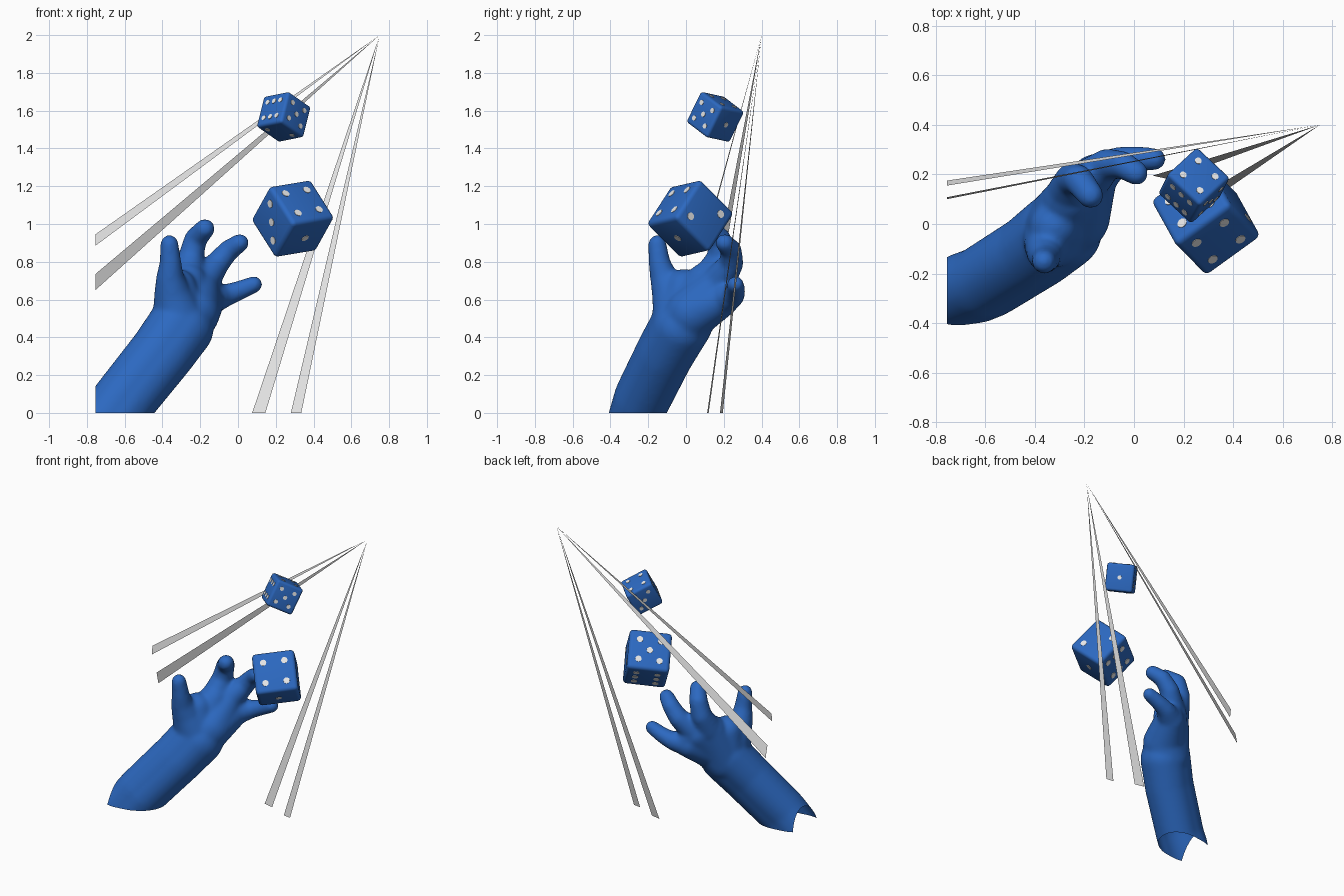
import bpy, bmesh, math
from mathutils import Vector, Matrix

if "Cube" in bpy.data.objects:
    bpy.data.objects.remove(bpy.data.objects["Cube"])


def material(name, rgb):
    m = bpy.data.materials.new(name)
    m.diffuse_color = (*rgb, 1)
    m.use_nodes = True
    m.node_tree.nodes["Principled BSDF"].inputs["Base Color"].default_value = m.diffuse_color
    return m


BLUE = material("blue", (0.025, 0.14, 0.53))
WHITE = material("off white", (0.8, 0.8, 0.8))


def add_object(name, bm, mat):
    me = bpy.data.meshes.new(name)
    bm.to_mesh(me)
    bm.free()
    me.materials.append(mat)
    ob = bpy.data.objects.new(name, me)
    bpy.context.collection.objects.link(ob)
    return ob


# unit ball directions used for the limb capsules
ball = bmesh.new()
bmesh.ops.create_icosphere(ball, subdivisions=3, radius=1)
BALL = [v.co.copy() for v in ball.verts]
ball.free()


def limb(bm, points, offset=(0, 0, 0)):
    """Chain of tapered capsules: each point is (x, y, z, radius)."""
    for a, b in zip(points, points[1:]):
        verts = [bm.verts.new(Vector(p[:3]) + Vector(offset) + d * (p[3] + 0.005))
                 for p in (a, b) for d in BALL]
        bmesh.ops.convex_hull(bm, input=verts)
        loose = [v for v in bm.verts if not v.link_faces]
        bmesh.ops.delete(bm, geom=loose, context="VERTS")


# hand and forearm, fused into one skin
bm = bmesh.new()
forearm = [(-0.80, -0.31, -0.20, 0.143), (-0.60, -0.235, 0.07, 0.141),
           (-0.40, -0.11, 0.32, 0.145), (-0.30, -0.03, 0.46, 0.15)]
for s in (-1, 1):
    limb(bm, forearm, (0.018 * s, 0, -0.014 * s))
wrist = (-0.30, -0.02, 0.46, 0.15)
heel = (-0.235, 0.03, 0.53, 0.135)
# palm
limb(bm, [wrist, heel, (-0.20, 0.16, 0.67, 0.095)])
limb(bm, [wrist, (-0.265, 0.10, 0.695, 0.095)])
limb(bm, [heel, (-0.16, 0.19, 0.60, 0.088)])
limb(bm, [wrist, (-0.32, -0.01, 0.66, 0.098)])
# webs between the fingers
limb(bm, [(-0.265, 0.12, 0.72, 0.075), (-0.19, 0.18, 0.72, 0.07), (-0.14, 0.21, 0.62, 0.07)])
# thumb, two fingers and little finger
limb(bm, [wrist, (-0.345, -0.08, 0.62, 0.095), (-0.36, -0.115, 0.71, 0.07),
          (-0.357, -0.14, 0.79, 0.054), (-0.363, -0.152, 0.895, 0.044)])
limb(bm, [(-0.265, 0.12, 0.71, 0.085), (-0.25, 0.18, 0.82, 0.064),
          (-0.225, 0.18, 0.92, 0.056), (-0.175, 0.115, 0.975, 0.049)])
limb(bm, [(-0.19, 0.17, 0.69, 0.085), (-0.11, 0.24, 0.79, 0.06),
          (-0.05, 0.24, 0.86, 0.052), (0.01, 0.205, 0.90, 0.045)])
limb(bm, [(-0.16, 0.19, 0.60, 0.085), (-0.07, 0.25, 0.62, 0.056),
          (0.0, 0.262, 0.645, 0.048), (0.085, 0.262, 0.68, 0.041)])
hand = add_object("hand_and_forearm", bm, BLUE)
rm = hand.modifiers.new("fuse", "REMESH")
rm.mode = "VOXEL"
rm.voxel_size = 0.01
sm = hand.modifiers.new("soften", "SMOOTH")
sm.factor = 0.5
sm.iterations = 24
fused = bpy.data.meshes.new_from_object(hand.evaluated_get(bpy.context.evaluated_depsgraph_get()))
hand.modifiers.clear()
# trim the open end of the forearm at the floor and the left side
bm = bmesh.new()
bm.from_mesh(fused)
for co, no in (((0, 0, 0), (0, 0, -1)), ((-0.755, 0, 0), (-1, 0, 0))):
    bmesh.ops.bisect_plane(bm, geom=bm.verts[:] + bm.edges[:] + bm.faces[:],
                           plane_co=co, plane_no=no, clear_outer=True)
for f in bm.faces:
    f.smooth = True
    f.material_index = 0
bm.to_mesh(hand.data)
bm.free()
bpy.data.meshes.remove(fused)

# dice
LAYOUT = {1: [(0, 0)], 2: [(1, 1), (-1, -1)], 3: [(1, -1), (0, 0), (-1, 1)],
          4: [(1, 1), (1, -1), (-1, 1), (-1, -1)]}
LAYOUT[5] = LAYOUT[4] + [(0, 0)]
LAYOUT[6] = LAYOUT[4] + [(1, 0), (-1, 0)]


def die(name, centre, size, e1, e2, e3, values):
    """values: pip counts on the +e1, +e2, +e3, -e1, -e2, -e3 faces."""
    a = Vector(e1).normalized()
    b = Vector(e2)
    b = (b - a * b.dot(a)).normalized()
    c = a.cross(b)
    if c.dot(Vector(e3)) < 0:
        c = -c
    axes = (a, b, c)
    # rounded body
    turn = Matrix((a, b, a.cross(b))).transposed().to_4x4()
    bm = bmesh.new()
    bmesh.ops.create_cube(bm, size=size)
    bmesh.ops.bevel(bm, geom=bm.edges[:], offset=size * 0.09, segments=4, profile=0.5, affect="EDGES")
    bm.transform(Matrix.Translation(centre) @ turn)
    ob = add_object(name, bm, BLUE)
    bpy.ops.object.select_all(action="DESELECT")
    ob.select_set(True)
    bpy.context.view_layer.objects.active = ob
    bpy.ops.object.shade_smooth_by_angle(angle=math.radians(35))
    # pips
    bm = bmesh.new()
    for i, count in enumerate(values):
        n = axes[i % 3] * (1 if i < 3 else -1)
        u, v = axes[(i + 1) % 3], axes[(i + 2) % 3]
        for p, q in LAYOUT[count]:
            pos = Vector(centre) + n * size * 0.5 + (u * p + v * q) * size * 0.25
            m = Matrix.Translation(pos) @ n.to_track_quat("Z", "Y").to_matrix().to_4x4()
            bmesh.ops.create_cone(bm, cap_ends=True, segments=16, radius1=size * 0.075,
                                  radius2=size * 0.075, depth=0.005, matrix=m)
    add_object(name + "_pips", bm, WHITE)


die("large_die", (0.29, 0.023, 1.028), 0.278, (0.085, -0.153, 0.153), (0.228, 0.166, 0.037),
    (0.116, -0.12, -0.185), (4, 2, 1, 6, 3, 5))
die("small_die", (0.242, 0.155, 1.567), 0.187, (0.037, 0.072, 0.148), (0.127, -0.118, 0.026),
    (0.122, 0.113, -0.085), (4, 5, 1, 2, 3, 6))

# light rays: thin slivers meeting at one point
apex = (0.75, 0.4, 2.0)
rays = [((-0.755, 0.108, 0.945), (-0.755, 0.10, 0.885)),
        ((-0.755, 0.155, 0.735), (-0.755, 0.175, 0.65)),
        ((0.075, 0.195, 0), (0.145, 0.18, 0)),
        ((0.28, 0.12, 0), (0.335, 0.112, 0))]
for i, (p, q) in enumerate(rays):
    bm = bmesh.new()
    bm.faces.new([bm.verts.new(k) for k in (p, q, apex)])
    add_object(f"light_ray_{i + 1}", bm, WHITE)
